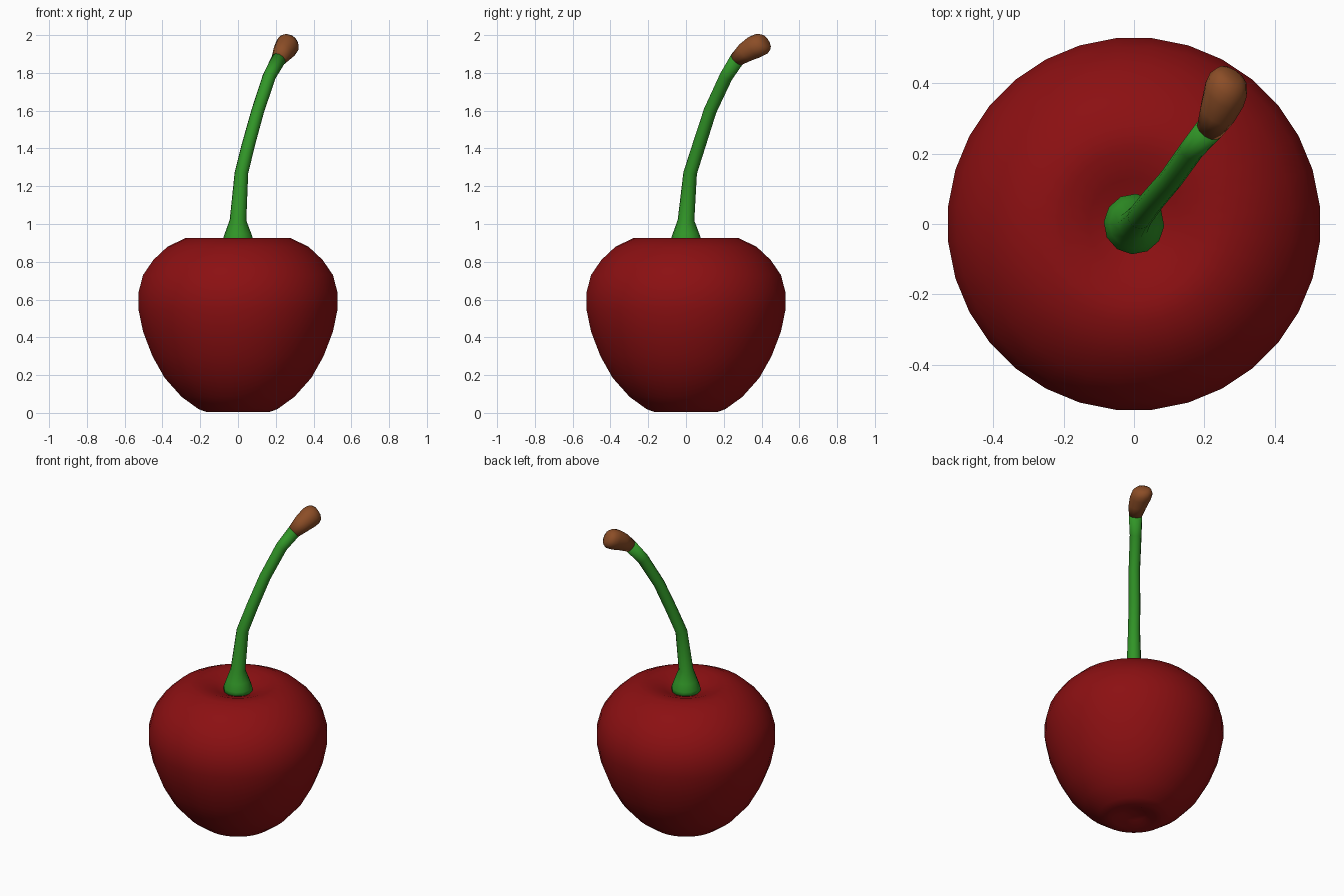
import bpy, bmesh, math
from mathutils import Vector

if "Cube" in bpy.data.objects:
    bpy.data.objects.remove(bpy.data.objects["Cube"])


def material(name, rgb):
    m = bpy.data.materials.new(name)
    m.diffuse_color = (*rgb, 1)
    m.use_nodes = True
    m.node_tree.nodes["Principled BSDF"].inputs["Base Color"].default_value = m.diffuse_color
    return m


def sweep(name, path, sides, mat, offset=0.0):
    """Skin rings along a path of (x, y, z, radius, tilt), closing both ends.
    tilt is the lean of the ring from vertical, towards the stem's bend."""
    bm = bmesh.new()
    rings = []
    for x, y, z, r, tilt in path:
        lean = Vector((0.56, 0.83, 0))
        side = Vector((0.83, -0.56, 0))
        t = math.radians(tilt)
        u = lean * math.cos(t) - Vector((0, 0, math.sin(t)))
        ring = []
        for i in range(sides):
            a = 2 * math.pi * (i + offset) / sides
            ring.append(bm.verts.new(Vector((x, y, z)) + r * (math.cos(a) * side + math.sin(a) * u)))
        rings.append(ring)
    for a, b in zip(rings, rings[1:]):
        for i in range(sides):
            j = (i + 1) % sides
            bm.faces.new((a[i], a[j], b[j], b[i]))
    bm.faces.new(rings[0][::-1])
    bm.faces.new(rings[-1])
    return finish(name, bm, mat)


def lathe(name, profile, sides, mat):
    """Spin an (r, z) profile; its first and last points are poles."""
    bm = bmesh.new()
    low = bm.verts.new((0, 0, profile[0][1]))
    high = bm.verts.new((0, 0, profile[-1][1]))
    angles = [2 * math.pi * (i + 0.5) / sides for i in range(sides)]
    rings = [[bm.verts.new((r * math.cos(a), r * math.sin(a), z)) for a in angles]
             for r, z in profile[1:-1]]
    for i in range(sides):
        j = (i + 1) % sides
        bm.faces.new((low, rings[0][j], rings[0][i]))
        bm.faces.new((high, rings[-1][i], rings[-1][j]))
        for a, b in zip(rings, rings[1:]):
            bm.faces.new((a[i], a[j], b[j], b[i]))
    return finish(name, bm, mat)


def finish(name, bm, mat):
    bmesh.ops.recalc_face_normals(bm, faces=bm.faces)
    for f in bm.faces:
        f.smooth = True
    me = bpy.data.meshes.new(name)
    bm.to_mesh(me)
    bm.free()
    me.materials.append(mat)
    ob = bpy.data.objects.new(name, me)
    bpy.context.collection.objects.link(ob)
    return ob


red = material("cherry red", (0.26, 0.005, 0.006))
green = material("stem green", (0.03, 0.30, 0.02))
brown = material("woody brown", (0.26, 0.075, 0.02))

# Fruit: rounded body with a dimple at the top and a shallow one below
lathe("fruit", [(0, 0.04), (0.07, 0.025), (0.13, 0.004), (0.165, 0.004), (0.21, 0.02),
                (0.30, 0.085), (0.39, 0.185), (0.455, 0.30), (0.505, 0.43),
                (0.53, 0.55), (0.53, 0.635), (0.505, 0.73), (0.45, 0.81),
                (0.375, 0.88), (0.28, 0.925), (0.21, 0.926), (0.13, 0.90),
                (0.07, 0.875), (0, 0.865)], 32, red)

# Stem: flared foot, then a thin curve leaning to the back right
sweep("stem", [(0, 0, 0.87, 0.086, 0), (0, 0, 0.905, 0.086, 0), (0, 0, 0.95, 0.070, 0),
               (0, 0, 1.02, 0.044, 3), (0.018, 0.022, 1.27, 0.036, 9),
               (0.055, 0.07, 1.42, 0.035, 18), (0.105, 0.128, 1.60, 0.034, 24),
               (0.165, 0.212, 1.78, 0.035, 34), (0.215, 0.27, 1.872, 0.040, 50)], 12, green)

# Woody tip: swollen end of the stem
sweep("stem_tip", [(0.215, 0.27, 1.872, 0.040, 50), (0.238, 0.32, 1.911, 0.055, 56),
                   (0.257, 0.368, 1.939, 0.064, 60), (0.268, 0.395, 1.951, 0.062, 62),
                   (0.277, 0.416, 1.961, 0.049, 62), (0.281, 0.425, 1.965, 0.028, 62)], 12, brown)
